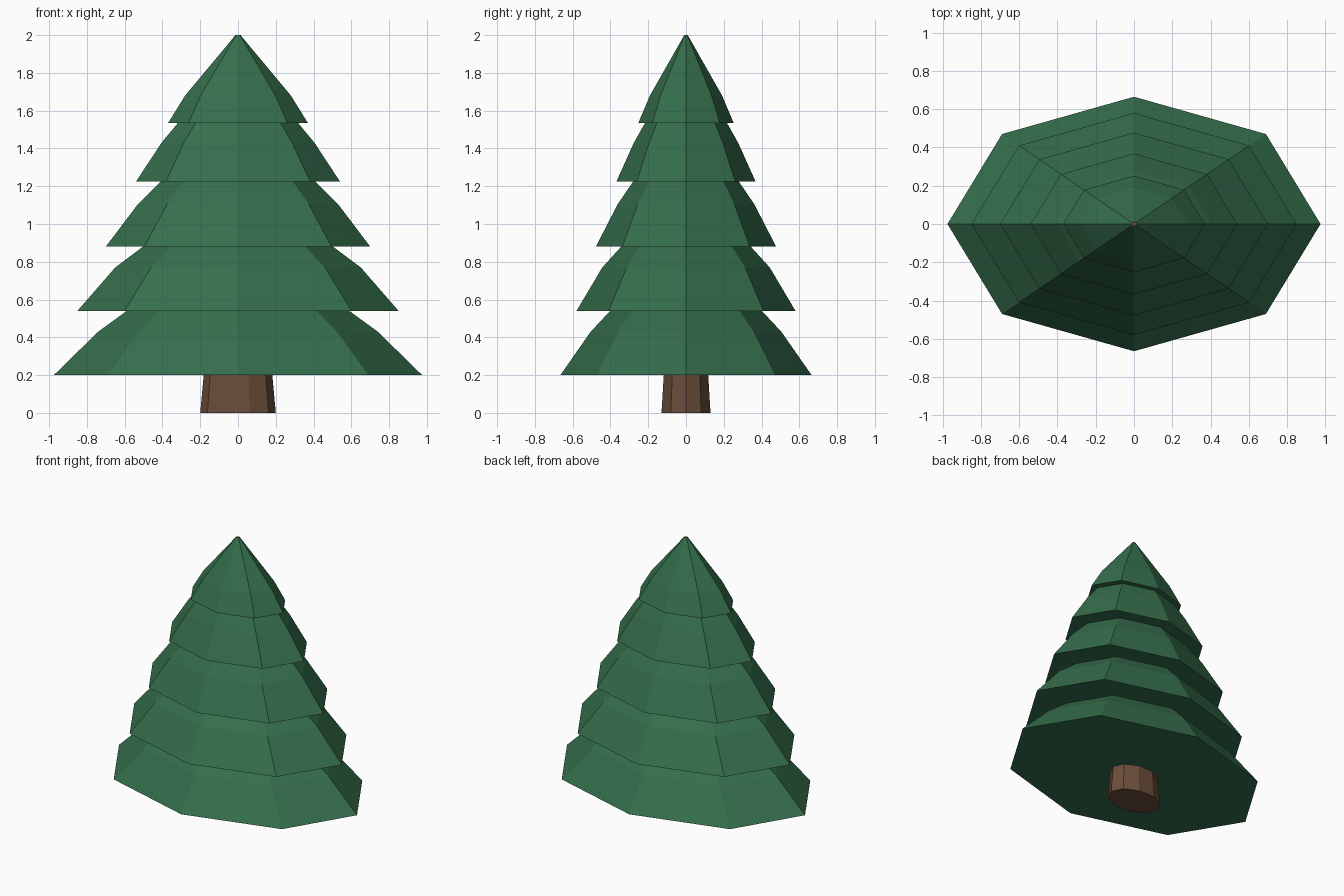
import bpy, bmesh, math

cube = bpy.data.objects.get("Cube")
if cube:
    bpy.data.objects.remove(cube, do_unlink=True)

DEPTH = 0.682  # the tree is flattened front to back


def material(name, rgb):
    mat = bpy.data.materials.new(name)
    mat.use_nodes = True
    mat.diffuse_color = (*rgb, 1)
    mat.node_tree.nodes["Principled BSDF"].inputs["Base Color"].default_value = (*rgb, 1)
    return mat


def lathe(name, profile, sides, mat):
    """Stack flat-sided rings of (radius, height) and close both ends."""
    bm = bmesh.new()
    rings = []
    for r, z in profile:
        angles = [2 * math.pi * i / sides for i in range(sides)]
        rings.append([bm.verts.new((r * math.cos(a), r * DEPTH * math.sin(a), z)) for a in angles])
    for low, high in zip(rings, rings[1:]):
        for i in range(sides):
            j = (i + 1) % sides
            bm.faces.new((low[i], low[j], high[j], high[i]))
    bm.faces.new(rings[0][::-1])
    bm.faces.new(rings[-1])
    mesh = bpy.data.meshes.new(name)
    bm.to_mesh(mesh)
    bm.free()
    mesh.materials.append(mat)
    obj = bpy.data.objects.new(name, mesh)
    bpy.context.collection.objects.link(obj)
    return obj


green = material("needle green", (0.036, 0.158, 0.073))
brown = material("bark brown", (0.145, 0.075, 0.042))

# Tapered trunk running up to the tip
lathe("trunk", [(0.2, 0), (0.015, 2.0)], 10, brown)

# Branch tiers: wide skirt, bend, then a steeper top tucked under the next tier
tiers = [
    [(0.975, 0.2), (0.74, 0.43), (0.575, 0.55)],
    [(0.85, 0.54), (0.65, 0.77), (0.49, 0.89)],
    [(0.70, 0.88), (0.53, 1.105), (0.40, 1.235)],
    [(0.54, 1.225), (0.405, 1.43), (0.31, 1.545)],
    [(0.37, 1.535), (0.28, 1.68), (0.016, 1.997)],
]
for number, profile in enumerate(tiers, 1):
    lathe(f"branch_tier_{number}", profile, 8, green)
